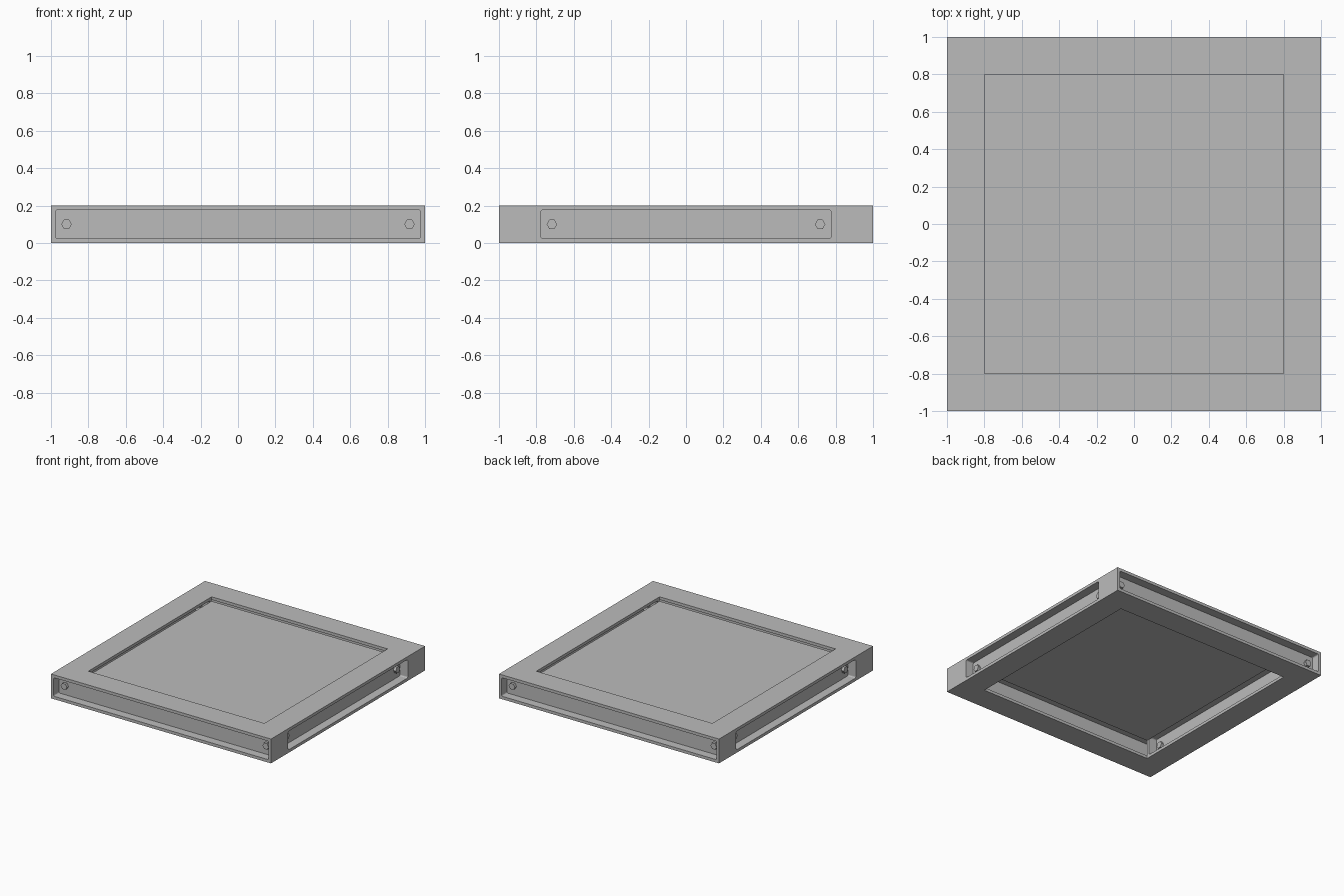
import bpy
import bmesh
from math import pi
from mathutils import Matrix, Vector

cube = bpy.data.objects.get("Cube")
if cube:
    bpy.data.objects.remove(cube, do_unlink=True)

SIDE = 0.2        # beam thickness and height
DEPTH = 0.07      # channel depth on each face
MARGIN = 0.024    # rim around each channel

grey = bpy.data.materials.new("plain grey")
grey.use_nodes = True
grey.diffuse_color = (0.5, 0.5, 0.5, 1)
grey.node_tree.nodes["Principled BSDF"].inputs["Base Color"].default_value = (0.5, 0.5, 0.5, 1)


def make_object(name, bm):
    mesh = bpy.data.meshes.new(name)
    bm.to_mesh(mesh)
    bm.free()
    mesh.materials.append(grey)
    obj = bpy.data.objects.new(name, mesh)
    bpy.context.collection.objects.link(obj)
    return obj


def box(name, size, centre=(0, 0, 0), round_y=0):
    """Box, optionally with its edges along y rounded."""
    bm = bmesh.new()
    bmesh.ops.create_cube(bm, size=1)
    bmesh.ops.scale(bm, vec=size, verts=bm.verts)
    if round_y:
        edges = [e for e in bm.edges
                 if abs((e.verts[0].co - e.verts[1].co).normalized().y) > 0.9]
        bmesh.ops.bevel(bm, geom=edges, offset=round_y, segments=3,
                        profile=0.5, affect='EDGES')
    bmesh.ops.translate(bm, vec=centre, verts=bm.verts)
    return make_object(name, bm)


def beam(name, length, turn, offset):
    """I-section beam with closed ends and a channel on both long faces."""
    obj = box(name, (length, SIDE, SIDE))
    for side in (-1, 1):
        cutter = box("channel_cutter",
                     (length - 2 * MARGIN, 2 * DEPTH, SIDE - 2 * MARGIN),
                     (0, side * SIDE / 2, 0), round_y=0.01)
        cutter.hide_render = True
        mod = obj.modifiers.new("channel", 'BOOLEAN')
        mod.operation = 'DIFFERENCE'
        mod.solver = 'EXACT'
        mod.object = cutter
        bpy.context.view_layer.objects.active = obj
        bpy.ops.object.modifier_apply(modifier=mod.name)
        bpy.data.objects.remove(cutter, do_unlink=True)
    place = Matrix.Rotation(turn, 4, 'Z') @ Matrix.Translation((0, -offset, SIDE / 2))
    obj.data.transform(place)

    # Hexagonal bolt heads at both ends of both channels
    bm = bmesh.new()
    for side in (-1, 1):
        for end in (-1, 1):
            centre = Vector((end * (length / 2 - 0.083),
                             side * (SIDE / 2 - DEPTH + 0.01), 0))
            spin = Matrix.Rotation(pi / 2, 4, 'X')
            bmesh.ops.create_cone(bm, cap_ends=True, segments=6,
                                  radius1=0.028, radius2=0.028, depth=0.024,
                                  matrix=place @ Matrix.Translation(centre) @ spin
                                  @ Matrix.Rotation(pi / 6 * 3, 4, 'Z'))
    make_object(name + "_bolts", bm)


# Frame: two full-length beams with two shorter ones between them
beam("front_beam", 2.0, 0, 0.9)
beam("left_beam", 1.6, pi / 2, 0.9)
beam("back_beam", 2.0, pi, 0.9)
beam("right_beam", 1.6, -pi / 2, 0.9)

# Thin panel set just below the rim
box("panel", (1.6, 1.6, 0.008), (0, 0, 0.16))
